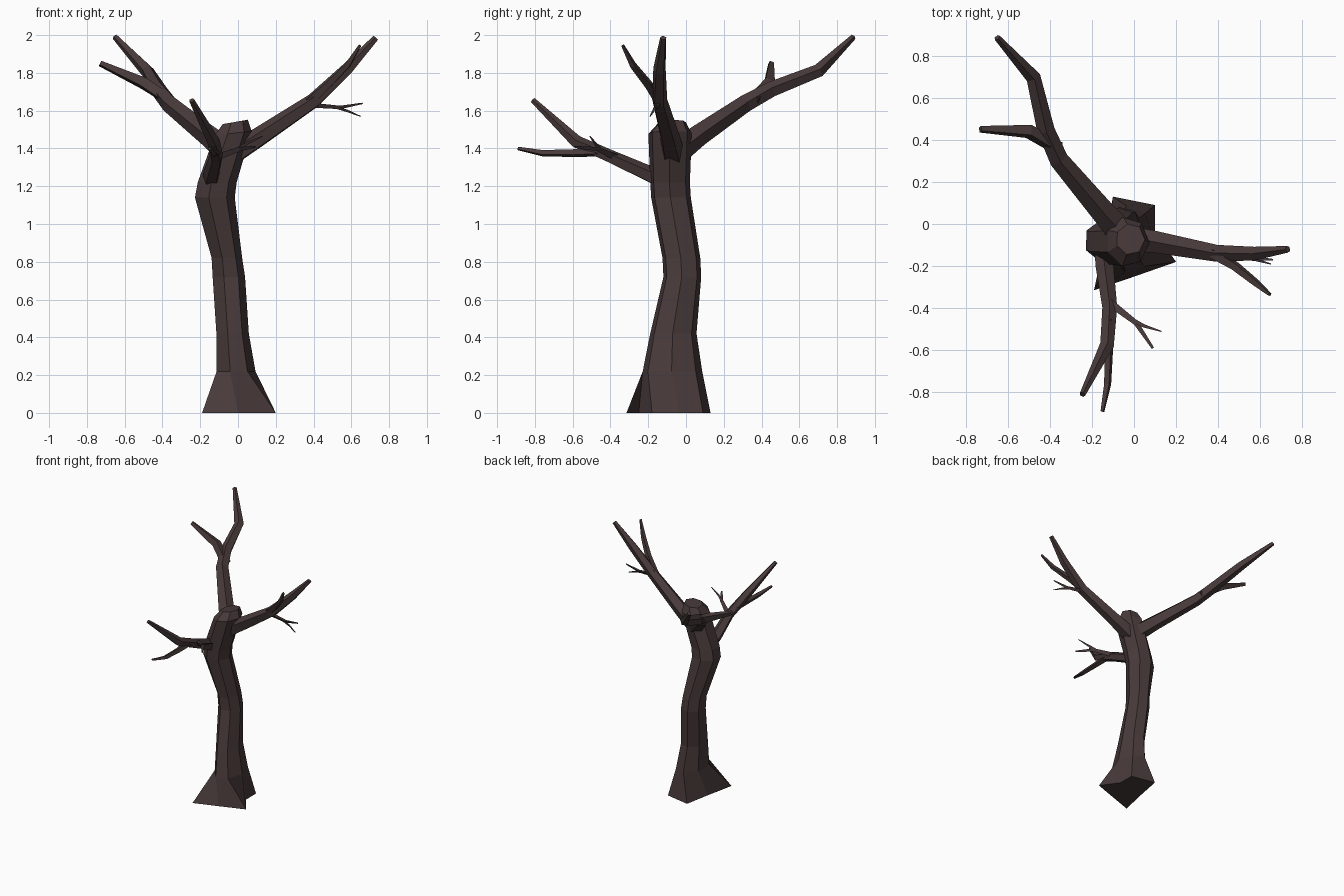
import bpy, bmesh, math
from mathutils import Vector

bark = bpy.data.materials.new("bark")
bark.diffuse_color = (0.065, 0.042, 0.042, 1)


def loft(name, rings):
    """Skin a closed, flat-shaded solid over matching rings of points."""
    bm = bmesh.new()
    loops = [[bm.verts.new(p) for p in ring] for ring in rings]
    n = len(loops[0])
    for a, b in zip(loops, loops[1:]):
        for i in range(n):
            j = (i + 1) % n
            bm.faces.new((a[i], a[j], b[j], b[i]))
    bm.faces.new(loops[0][::-1])
    bm.faces.new(loops[-1])
    bmesh.ops.recalc_face_normals(bm, faces=bm.faces)
    me = bpy.data.meshes.new(name)
    bm.to_mesh(me)
    bm.free()
    me.materials.append(bark)
    ob = bpy.data.objects.new(name, me)
    bpy.context.collection.objects.link(ob)
    return ob


def branch(name, path, sides):
    """Tapered limb along (x, y, z, radius) points."""
    pts = [Vector(p[:3]) for p in path]
    rings = []
    for k, p in enumerate(pts):
        d = (pts[min(k + 1, len(pts) - 1)] - pts[max(k - 1, 0)]).normalized()
        side = d.cross(Vector((0, 0, 1))).normalized()
        up = side.cross(d)
        r = path[k][3]
        rings.append([p + r * (math.cos(t) * side + math.sin(t) * up)
                      for t in (math.tau * (i + 0.25) / sides for i in range(sides))])
    return loft(name, rings)


# Trunk: flared root ring, then seven-sided rings (z, x min, x max, y min, y max)
roots = [(0.10, 0.09), (-0.10, 0.13), (-0.14, -0.08), (-0.19, -0.315),
         (0.0, -0.25), (0.20, -0.18), (0.10, -0.04)]
levels = [(0.22, -0.12, 0.09, -0.23, 0.085), (0.42, -0.12, 0.055, -0.19, 0.055),
          (0.72, -0.14, 0.035, -0.12, 0.08), (0.82, -0.145, 0.02, -0.125, 0.075),
          (1.14, -0.235, -0.02, -0.185, 0.025), (1.22, -0.22, -0.01, -0.19, 0.02),
          (1.48, -0.13, 0.07, -0.20, 0.03), (1.54, -0.085, 0.05, -0.145, 0.0)]
rings = [[(x, y, 0) for x, y in roots]]
for z, x0, x1, y0, y1 in levels:
    ring = []
    for i in range(7):
        t = math.radians(50) + math.tau * i / 7
        ring.append(((x0 + x1) / 2 + (x1 - x0) / 1.95 * math.cos(t),
                     (y0 + y1) / 2 + (y1 - y0) / 1.95 * math.sin(t),
                     z + (0.012 * math.cos(t) if z > 1.4 else 0.0)))
    rings.append(ring)
loft("trunk", rings)

# Right limb with its fork and twigs
branch("right_limb", [(-0.03, -0.07, 1.37, 0.065), (0.10, -0.085, 1.45, 0.055),
                      (0.40, -0.14, 1.65, 0.042), (0.58, -0.14, 1.82, 0.034),
                      (0.73, -0.12, 1.985, 0.017)], 5)
branch("right_fork", [(0.38, -0.14, 1.65, 0.03), (0.48, -0.20, 1.74, 0.024),
                      (0.58, -0.28, 1.84, 0.019), (0.645, -0.335, 1.945, 0.009)], 4)
branch("right_twig", [(0.37, -0.14, 1.635, 0.018), (0.54, -0.16, 1.62, 0.012),
                      (0.66, -0.17, 1.64, 0.005)], 3)
branch("right_twig_fork", [(0.52, -0.16, 1.62, 0.01), (0.58, -0.17, 1.60, 0.008),
                           (0.65, -0.19, 1.57, 0.003)], 3)

# Back limb with its fork
branch("back_limb", [(-0.06, -0.04, 1.39, 0.07), (-0.15, 0.06, 1.465, 0.06),
                     (-0.36, 0.31, 1.635, 0.048), (-0.42, 0.45, 1.71, 0.044),
                     (-0.48, 0.70, 1.81, 0.037), (-0.65, 0.885, 1.99, 0.016)], 5)
branch("back_fork", [(-0.36, 0.36, 1.655, 0.036), (-0.50, 0.44, 1.745, 0.036),
                     (-0.73, 0.45, 1.85, 0.017)], 4)

# Front limb with its fork and twigs
branch("front_limb", [(-0.14, -0.10, 1.22, 0.05), (-0.14, -0.20, 1.265, 0.045),
                      (-0.115, -0.40, 1.355, 0.037), (-0.13, -0.58, 1.435, 0.035),
                      (-0.245, -0.81, 1.655, 0.015)], 5)
branch("front_fork", [(-0.12, -0.45, 1.385, 0.03), (-0.12, -0.60, 1.375, 0.022),
                      (-0.125, -0.76, 1.375, 0.018), (-0.15, -0.89, 1.40, 0.010)], 4)
branch("front_twig", [(-0.12, -0.37, 1.355, 0.022), (0.01, -0.47, 1.40, 0.014),
                      (0.09, -0.59, 1.41, 0.007)], 3)
branch("front_twig_fork", [(0.0, -0.46, 1.40, 0.012), (0.05, -0.485, 1.43, 0.009),
                           (0.13, -0.51, 1.465, 0.003)], 3)
